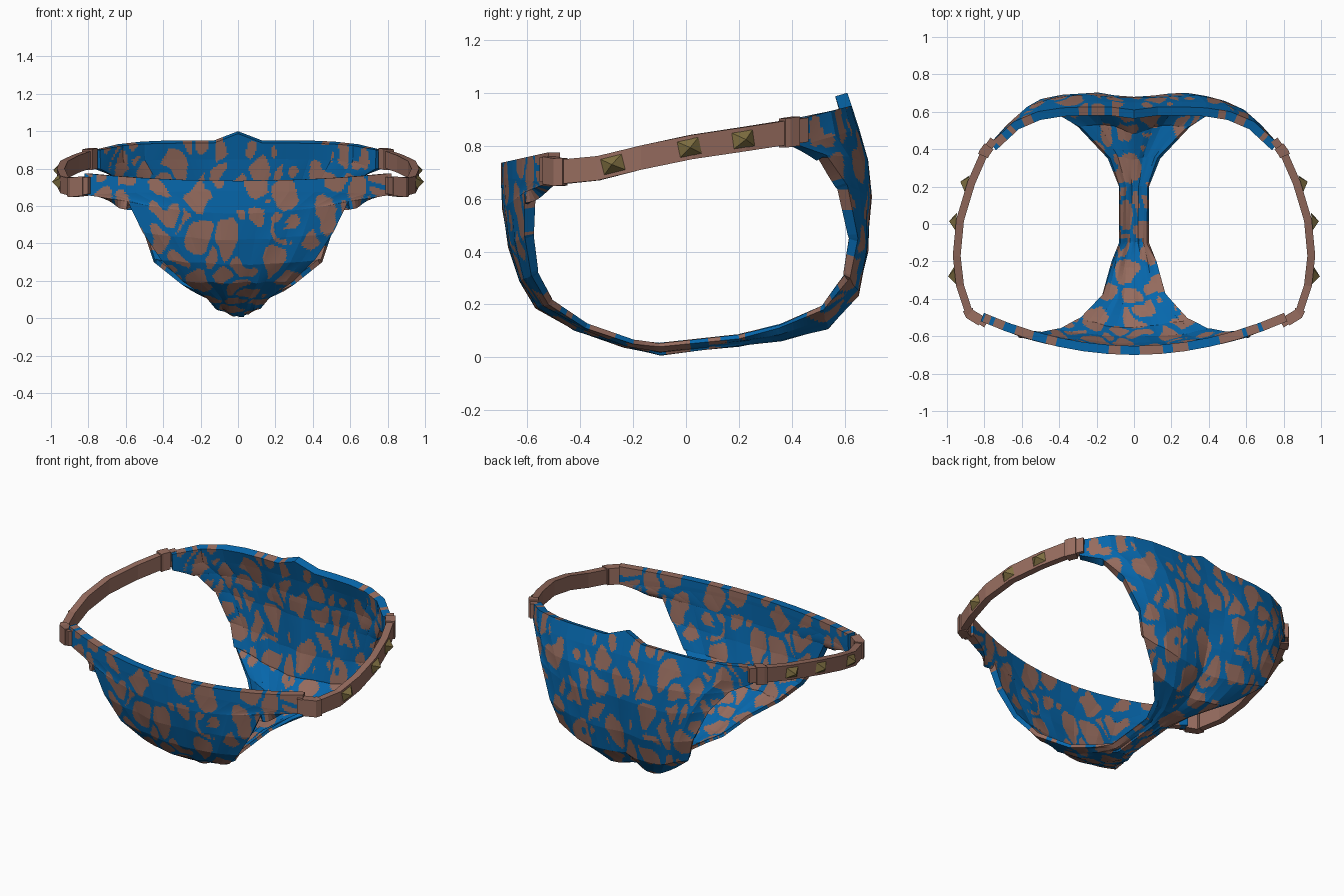
import bpy, bmesh, math, random
from mathutils import Vector, noise

if "Cube" in bpy.data.objects:
    bpy.data.objects.remove(bpy.data.objects["Cube"])

random.seed(4)


def material(name, rgb):
    m = bpy.data.materials.new(name)
    m.diffuse_color = (*rgb, 1)
    m.use_nodes = True
    m.node_tree.nodes["Principled BSDF"].inputs["Base Color"].default_value = m.diffuse_color
    return m


BLUE = material("blue cloth", (0.002, 0.135, 0.41))
BROWN = material("brown leather", (0.305, 0.15, 0.113))
GOLD = material("dull gold", (0.22, 0.165, 0.055))


def finish(name, bm, mats):
    me = bpy.data.meshes.new(name)
    bm.to_mesh(me)
    bm.free()
    for m in mats:
        me.materials.append(m)
    ob = bpy.data.objects.new(name, me)
    bpy.context.collection.objects.link(ob)
    return ob


# Cloth rows, front waist to back waist: centre y, z and edge x, y, z
ROWS = [
    (-.70, .735, .82, -.52, .775), (-.70, .68, .82, -.52, .66),
    (-.695, .56, .59, -.61, .625), (-.67, .42, .51, -.61, .46),
    (-.63, .29, .41, -.585, .31), (-.57, .19, .30, -.52, .20),
    (-.42, .105, .17, -.38, .11), (-.24, .04, .12, -.20, .05),
    (-.10, .01, .08, -.10, .04), (.20, .045, .08, .20, .07),
    (.35, .07, .14, .35, .11), (.49, .12, .30, .52, .18),
    (.61, .23, .45, .62, .30), (.655, .38, .50, .65, .45),
    (.68, .60, .59, .61, .65), (.675, .74, .68, .53, .765),
    (.65, .86, .77, .43, .80), (.625, .95, .77, .43, .90),
]
N = 6


def cloth_point(r, c):
    yc, zc, xe, ye, ze = ROWS[r]
    t = abs(c) / N
    # The back bulges low down and curves more tightly at the waist
    back = yc > .3
    power = 2 + 3 * min(1, max(0, (zc - .4) / .2)) if back else 2
    bulge = min(.045, (yc - .3) * .3, .055 - .055 * zc) if back else 0
    k = t ** power
    out = Vector((0, yc, zc - .45)).normalized() * bulge * math.sin(math.pi * t)
    v = Vector((xe * c / N, yc + (ye - yc) * k, zc + (ze - zc) * k)) + out
    if r == len(ROWS) - 1 and c == 0:          # small peak at the back waist
        v += Vector((0, -.015, .05))
    if 2 < r < len(ROWS) - 2 and 0 < abs(c) < N:   # slight wrinkles
        v += Vector([random.uniform(-.006, .006) for _ in range(3)])
    return v


def is_spot(p):
    q = Vector((p.x / .125, p.y / .14, p.z / .18))
    q += noise.noise_vector(q * 1.3) * .4
    d, pts = noise.voronoi(q)
    seed = math.sin(pts[0].dot(Vector((12.9, 78.2, 37.7)))) * 43758.5
    ring = (seed - math.floor(seed)) < .15 and d[0] < .2
    return d[0] < .60 and d[1] - d[0] > .17 and not ring


# Patterned cloth
bm = bmesh.new()
grid = [[bm.verts.new(cloth_point(r, c)) for c in range(-N, N + 1)] for r in range(len(ROWS))]
for r in range(len(ROWS) - 1):
    for c in range(2 * N):
        bm.faces.new((grid[r][c], grid[r + 1][c], grid[r + 1][c + 1], grid[r][c + 1]))
bmesh.ops.subdivide_edges(bm, edges=bm.edges[:], cuts=12, use_grid_fill=True)
for f in bm.faces:
    f.material_index = int(is_spot(f.calc_center_median()))
cloth = finish("patterned_cloth", bm, [BLUE, BROWN])
# Thick at the waist, thin under the crotch
group = cloth.vertex_groups.new(name="thickness")
for v in cloth.data.vertices:
    group.add([v.index], min(1, max(.35, .3 + v.co.z)), 'REPLACE')
solid = cloth.modifiers.new("thickness", 'SOLIDIFY')
solid.thickness = .048
solid.offset = -1
solid.vertex_group = "thickness"

# Side strap centre line, front to back
PATH = [Vector(p) for p in (
    (.79, -.535, .71), (.88, -.48, .70), (.93, -.33, .715), (.948, -.17, .755),
    (.93, .02, .795), (.87, .22, .825), (.80, .38, .85), (.75, .45, .86))]


def side_frame(a, b):
    t = (b - a).normalized()
    return t, Vector((t.y, -t.x, 0)).normalized()


def sweep(name, pts, thick, height, side):
    bm = bmesh.new()
    rings = []
    for i, p in enumerate(pts):
        _, n = side_frame(pts[max(i - 1, 0)], pts[min(i + 1, len(pts) - 1)])
        ring = []
        for a, b in ((-1, -1), (1, -1), (1, 1), (-1, 1)):
            v = p + n * a * thick / 2 + Vector((0, 0, b * height / 2))
            ring.append(bm.verts.new((v.x * side, v.y, v.z)))
        rings.append(ring)
    for a, b in zip(rings, rings[1:]):
        for k in range(4):
            bm.faces.new((a[k], a[(k + 1) % 4], b[(k + 1) % 4], b[k]))
    bm.faces.new(rings[0])
    bm.faces.new(rings[-1])
    bmesh.ops.recalc_face_normals(bm, faces=bm.faces[:])
    return finish(name, bm, [BROWN])


def stud(name, seg, f, side):
    a, b = PATH[seg], PATH[seg + 1]
    t, n = side_frame(a, b)
    up = n.cross(t).normalized()
    base = a.lerp(b, f) + n * .02
    bm = bmesh.new()
    co = [base + t * i * .042 + up * j * .031 for i, j in ((-1, -1), (1, -1), (1, 1), (-1, 1))]
    co.append(base + n * .038)
    vs = [bm.verts.new((v.x * side, v.y, v.z)) for v in co]
    bm.faces.new(vs[:4])
    for k in range(4):
        bm.faces.new((vs[k], vs[(k + 1) % 4], vs[4]))
    bmesh.ops.recalc_face_normals(bm, faces=bm.faces[:])
    finish(name, bm, [GOLD])


for side, tag in ((1, "right"), (-1, "left")):
    sweep("strap_" + tag, PATH, .042, .092, side)
    # Thicker loops where the strap meets the cloth
    sweep("front_loop_" + tag, [PATH[0].lerp(PATH[1], .3), PATH[1], PATH[1].lerp(PATH[2], .15)],
          .056, .104, side)
    sweep("back_loop_" + tag, [PATH[6].lerp(PATH[5], .1), PATH[6], PATH[6].lerp(PATH[7], .5)],
          .058, .11, side)
    # Pyramid studs
    for i, (seg, f) in enumerate(((2, .35), (3, .95), (4, .95))):
        stud(f"stud_{tag}_{i + 1}", seg, f, side)
